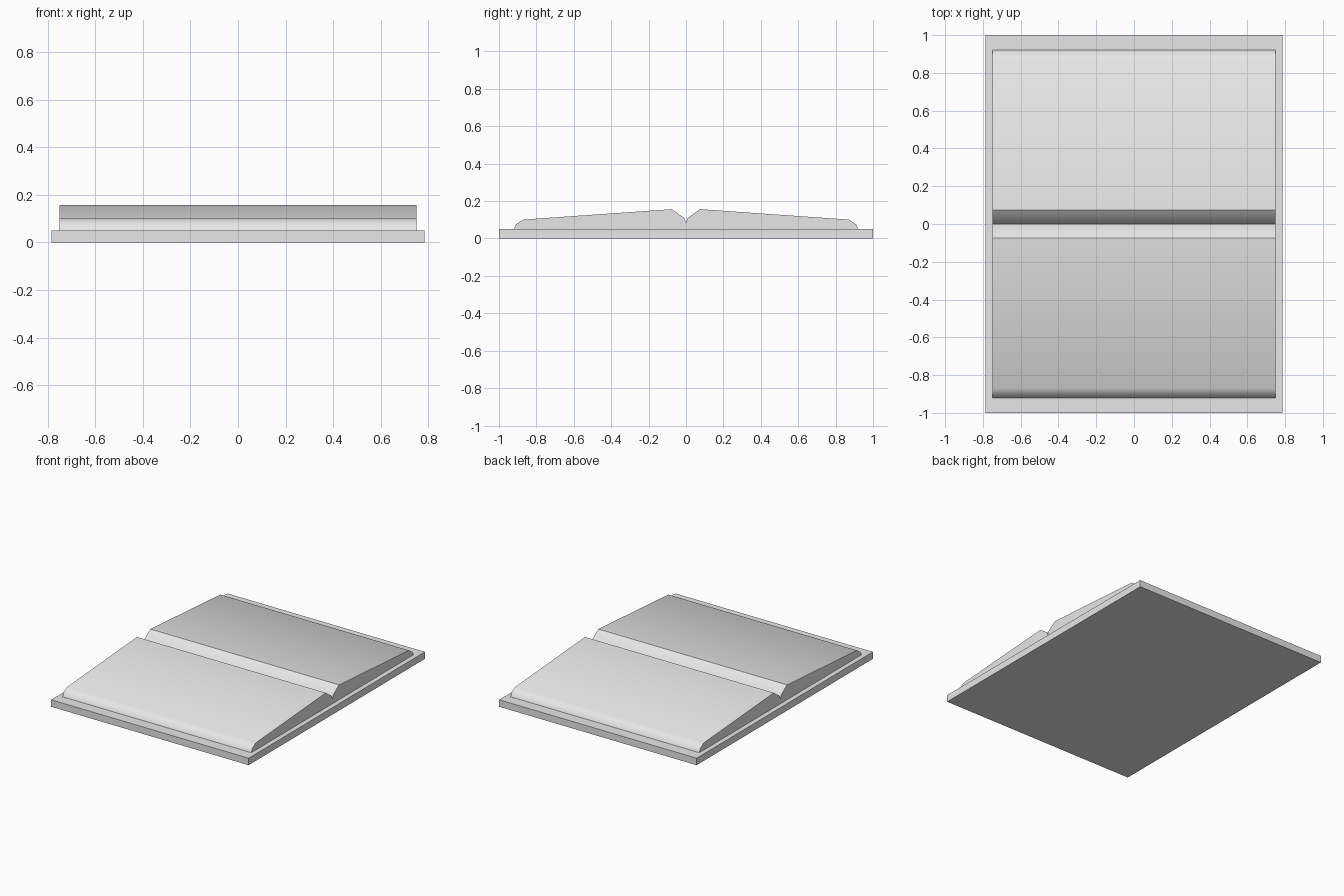
import bpy
import bmesh
from math import radians

cube = bpy.data.objects.get("Cube")
if cube:
    bpy.data.objects.remove(cube, do_unlink=True)

grey = bpy.data.materials.new("light_grey")
grey.use_nodes = True
colour = (0.8, 0.8, 0.8, 1)
grey.diffuse_color = colour
grey.node_tree.nodes["Principled BSDF"].inputs["Base Color"].default_value = colour


def extrude_profile(name, profile, half_width):
    """Sweep a closed (y, z) outline along x."""
    bm = bmesh.new()
    outline = [bm.verts.new((-half_width, y, z)) for y, z in profile]
    face = bm.faces.new(outline)
    swept = bmesh.ops.extrude_face_region(bm, geom=[face])["geom"]
    verts = [v for v in swept if isinstance(v, bmesh.types.BMVert)]
    bmesh.ops.translate(bm, verts=verts, vec=(2 * half_width, 0, 0))
    bmesh.ops.recalc_face_normals(bm, faces=bm.faces)
    mesh = bpy.data.meshes.new(name)
    bm.to_mesh(mesh)
    bm.free()
    mesh.materials.append(grey)
    obj = bpy.data.objects.new(name, mesh)
    bpy.context.collection.objects.link(obj)
    return obj


# Flat cover under the pages
extrude_profile("cover", [(-1, 0), (1, 0), (1, 0.05), (-1, 0.05)], 0.785)

# Page block: rounded outer edge, gentle rise to a ridge, then the centre valley
half = [(0.92, 0.05), (0.91, 0.075), (0.87, 0.101), (0.1, 0.155),
        (0.075, 0.157), (0.01, 0.11)]
profile = half + [(0, 0.085)] + [(-y, z) for y, z in reversed(half)]
pages = extrude_profile("pages", profile, 0.75)

# Smooth the page curves, keeping ridges and cut ends sharp
bpy.ops.object.select_all(action="DESELECT")
pages.select_set(True)
bpy.context.view_layer.objects.active = pages
bpy.ops.object.shade_smooth_by_angle(angle=radians(38))
